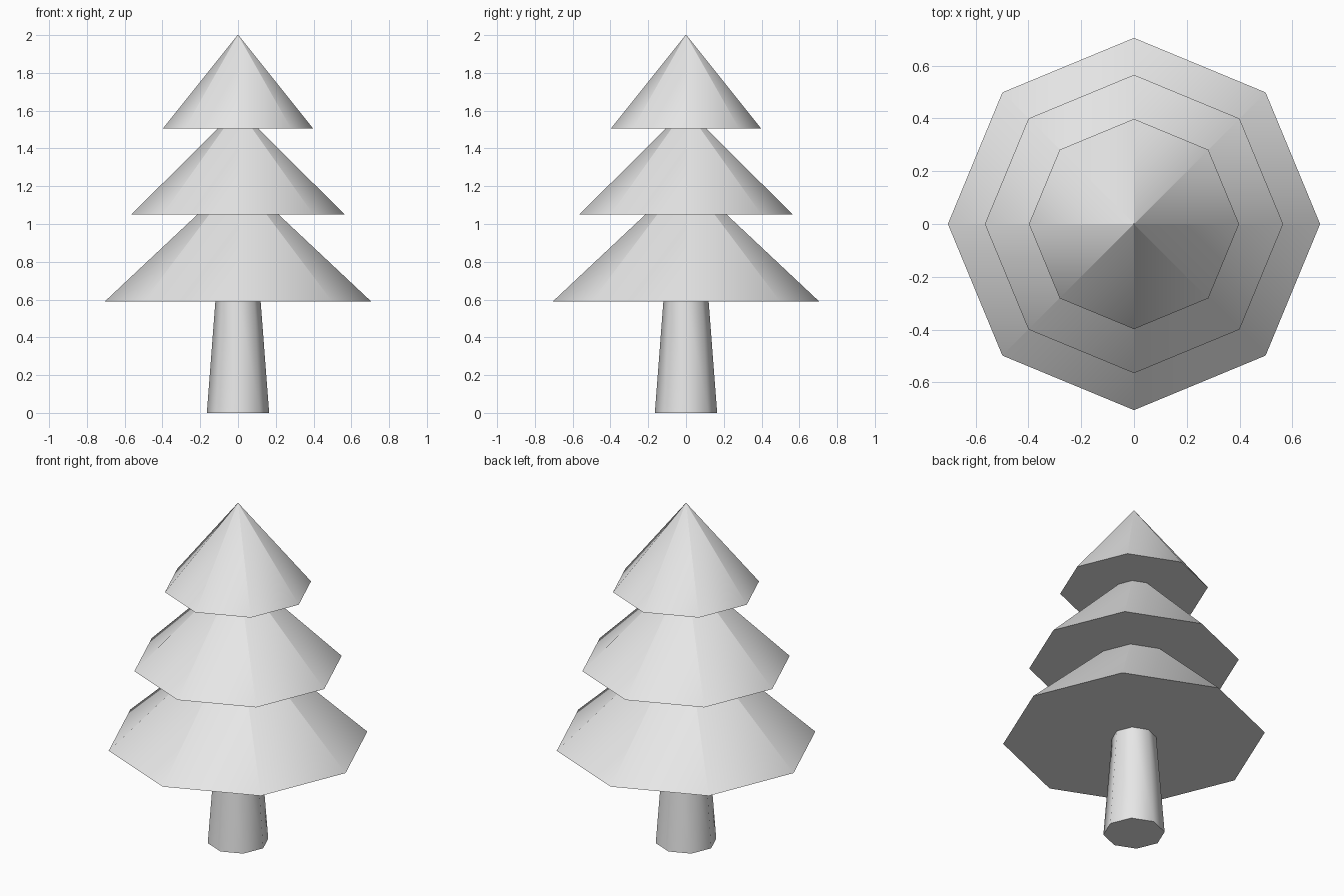
import bpy
import bmesh
import math
from mathutils import Matrix

if "Cube" in bpy.data.objects:
    bpy.data.objects.remove(bpy.data.objects["Cube"])

SIDES = 8

grey = bpy.data.materials.new("light_grey")
grey.diffuse_color = (0.8, 0.8, 0.8, 1.0)
grey.use_nodes = True
grey.node_tree.nodes["Principled BSDF"].inputs["Base Color"].default_value = grey.diffuse_color


def tapered_part(name, bottom_z, top_z, bottom_radius, top_radius, smooth_angle):
    """Capped eight-sided cone with corners on the x and y axes."""
    bm = bmesh.new()
    placement = Matrix.Translation((0, 0, (bottom_z + top_z) / 2))
    bmesh.ops.create_cone(bm, cap_ends=True, cap_tris=False, segments=SIDES,
                          radius1=bottom_radius, radius2=top_radius,
                          depth=top_z - bottom_z, matrix=placement)
    mesh = bpy.data.meshes.new(name)
    bm.to_mesh(mesh)
    bm.free()
    mesh.materials.append(grey)
    obj = bpy.data.objects.new(name, mesh)
    bpy.context.collection.objects.link(obj)
    # smooth around the sides, crisp at the caps
    mesh.shade_smooth()
    mesh.set_sharp_from_angle(angle=math.radians(smooth_angle))
    return obj


# Trunk, reaching just inside the lowest branches
tapered_part("trunk", 0.0, 0.60, 0.165, 0.119, 60)

# Branch tiers, each tip tucked into the tier above
TIP = 0.002
tapered_part("lower_branches", 0.59, 1.25, 0.705, TIP, 40)
tapered_part("middle_branches", 1.05, 1.61, 0.565, TIP, 40)
tapered_part("top_branches", 1.505, 2.0, 0.398, TIP, 40)
